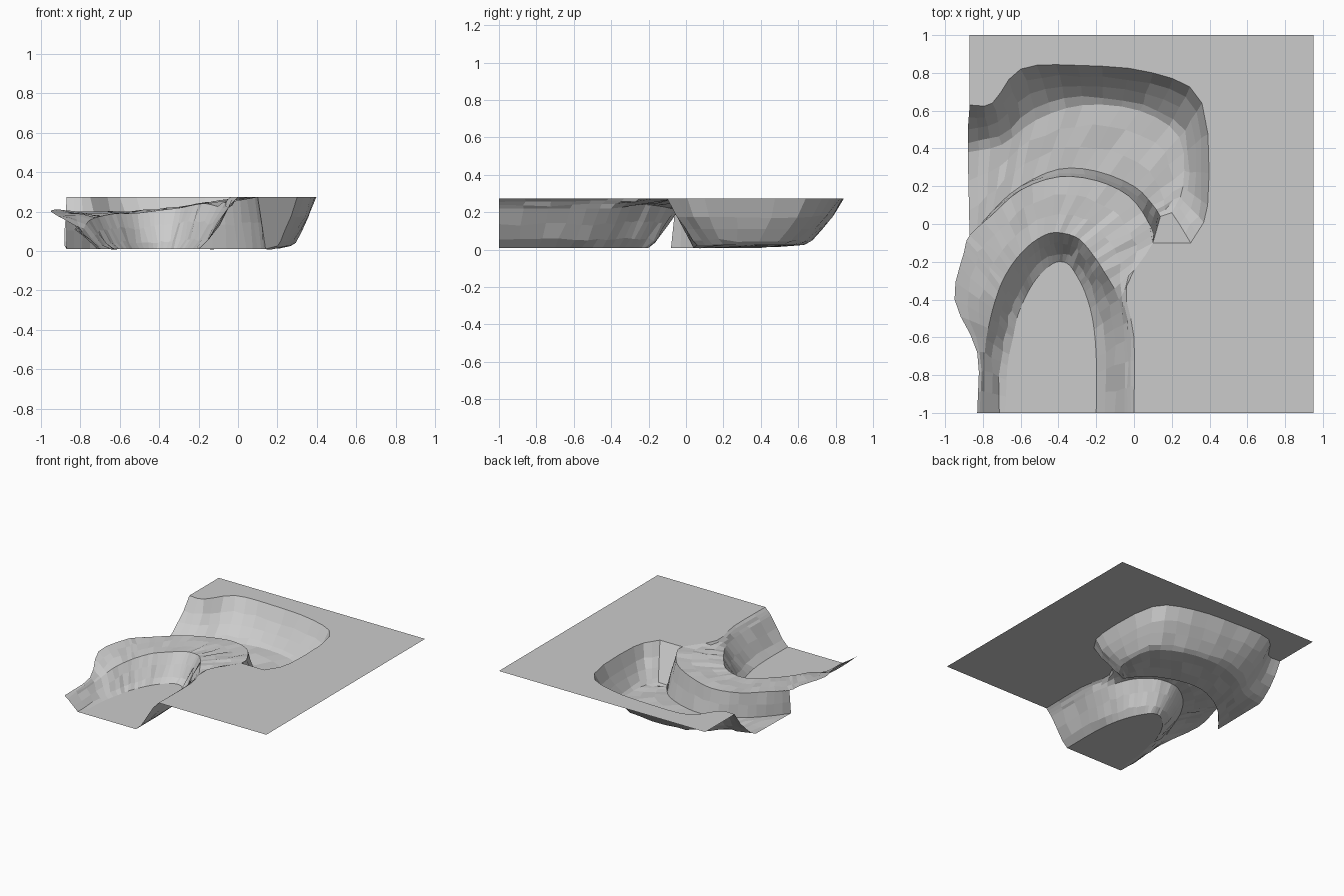
import bpy, random
from mathutils import Vector

if "Cube" in bpy.data.objects:
    bpy.data.objects.remove(bpy.data.objects["Cube"])

random.seed(4)
TOP = 0.273


def curve(points, z=None, steps=3):
    """Smooth curve through control points (Catmull-Rom)."""
    p = [Vector((q[0], q[1], q[2] if len(q) > 2 else z)) for q in points]
    p = [2 * p[0] - p[1]] + p + [2 * p[-1] - p[-2]]
    out = []
    for i in range(1, len(p) - 2):
        a, b, c, d = p[i - 1:i + 3]
        for s in range(steps):
            t = s / steps
            out.append(0.5 * (2 * b + (c - a) * t + (2 * a - 5 * b + 4 * c - d) * t * t
                              + (3 * b - a - 3 * c + d) * t ** 3))
    out.append(p[-2])
    for v in out:
        v.z = min(max(v.z, 0), TOP)
    return out


def between(a, b, t, sag=0.0, rough=0.008):
    """Row between two curves, slightly rough like eroded ground."""
    row = []
    for i, (p, q) in enumerate(zip(a, b)):
        v = p.lerp(q, t)
        v.z -= sag
        if 0 < i < len(a) - 1:
            v += Vector([random.uniform(-rough, rough) for _ in range(3)])
        v.z = max(v.z, 0)
        row.append(v)
    return row


def add_mesh(name, verts, faces):
    me = bpy.data.meshes.new(name)
    me.from_pydata([tuple(v) for v in verts], [], faces)
    me.update()
    ob = bpy.data.objects.new(name, me)
    bpy.context.collection.objects.link(ob)
    return ob


def loft(name, rows, cap=None):
    n = len(rows[0])
    verts = [v for r in rows for v in r]
    faces = [(r * n + i, (r + 1) * n + i, (r + 1) * n + i + 1, r * n + i + 1)
             for r in range(len(rows) - 1) for i in range(n - 1)]
    if cap == "floor":      # flat floor inside the last row
        faces.append(tuple((len(rows) - 1) * n + i for i in reversed(range(n))))
    if cap == "end":        # wall across the ends of all rows
        faces.append(tuple(r * n + n - 1 for r in range(len(rows))))
    return add_mesh(name, verts, faces)


# Upper channel: outer rim, bank, toe, cliff foot, cliff top
rim = curve([(-.87, .63), (-.75, .64), (-.6, .82), (-.3, .84), (.1, .8),
             (.36, .64), (.39, .1), (.3, -.1)], TOP)
slope = curve([(-.88, .5), (-.72, .54), (-.55, .69), (-.28, .73), (.06, .69),
               (.3, .55), (.32, .15), (.24, .0)], .11)
toe = curve([(-.88, .38), (-.7, .42), (-.52, .55), (-.27, .63), (.03, .6),
             (.24, .46), (.26, .2), (.2, .06)], .025)
foot = curve([(-.87, -.08), (-.75, .07), (-.6, .2), (-.4, .29), (-.2, .28),
              (.0, .2), (.1, .1), (.14, .04)], .01)
cliff = [(-.87, -.06, .2), (-.75, .05, .2), (-.6, .18, .2), (-.4, .25, .21),
         (-.2, .23, .24), (-.03, .15, .26), (.07, .02, TOP), (.1, -.1, TOP)]
cliff_top = curve(cliff)
loft("upper_channel", [rim, between(rim, slope, .5, .015), slope,
                       between(slope, toe, .6, .01), toe,
                       between(toe, foot, .33), between(toe, foot, .67), foot,
                       between(foot, cliff_top, .5), cliff_top], "end")

# Ledge between the channel and the lower basin
bank = curve([(-.83, -1, .11), (-.83, -.68, .13), (-.95, -.4, .2), (-.9, -.15, .21)]
             + cliff + [(-.04, -.33, TOP), (0, -.6, TOP), (0, -1, TOP)])
lip = curve([(-.79, -1, .08), (-.79, -.68, .1), (-.76, -.5, .15), (-.72, -.36, .17),
             (-.68, -.27, .18), (-.62, -.18, .19), (-.54, -.1, .19), (-.45, -.05, .2),
             (-.37, -.05, .21), (-.29, -.08, .22), (-.22, -.16, .235), (-.16, -.25, .24),
             (-.08, -.4, .22), (-.05, -.62, .22), (-.05, -1, .22)])
loft("ledge", [bank, between(bank, lip, .33), between(bank, lip, .67), lip])

# Lower basin, open to the front
basin_toe = curve([(-.68, -1), (-.67, -.75), (-.64, -.6), (-.62, -.5), (-.59, -.42),
                   (-.55, -.34), (-.5, -.27), (-.43, -.21), (-.38, -.2), (-.34, -.22),
                   (-.3, -.28), (-.26, -.36), (-.22, -.5), (-.2, -.7), (-.2, -1)], .01)
loft("lower_basin", [lip, between(lip, basin_toe, .35, .01),
                     between(lip, basin_toe, .7, .02), basin_toe], "floor")

# Flat plateau around the carved ground
corners = [Vector((-.87, 1, TOP)), Vector((.95, 1, TOP)), Vector((.95, -1, TOP))]
edge = corners + bank[:32:-1] + rim[::-1]
add_mesh("plateau", edge, [tuple(reversed(range(len(edge))))])
